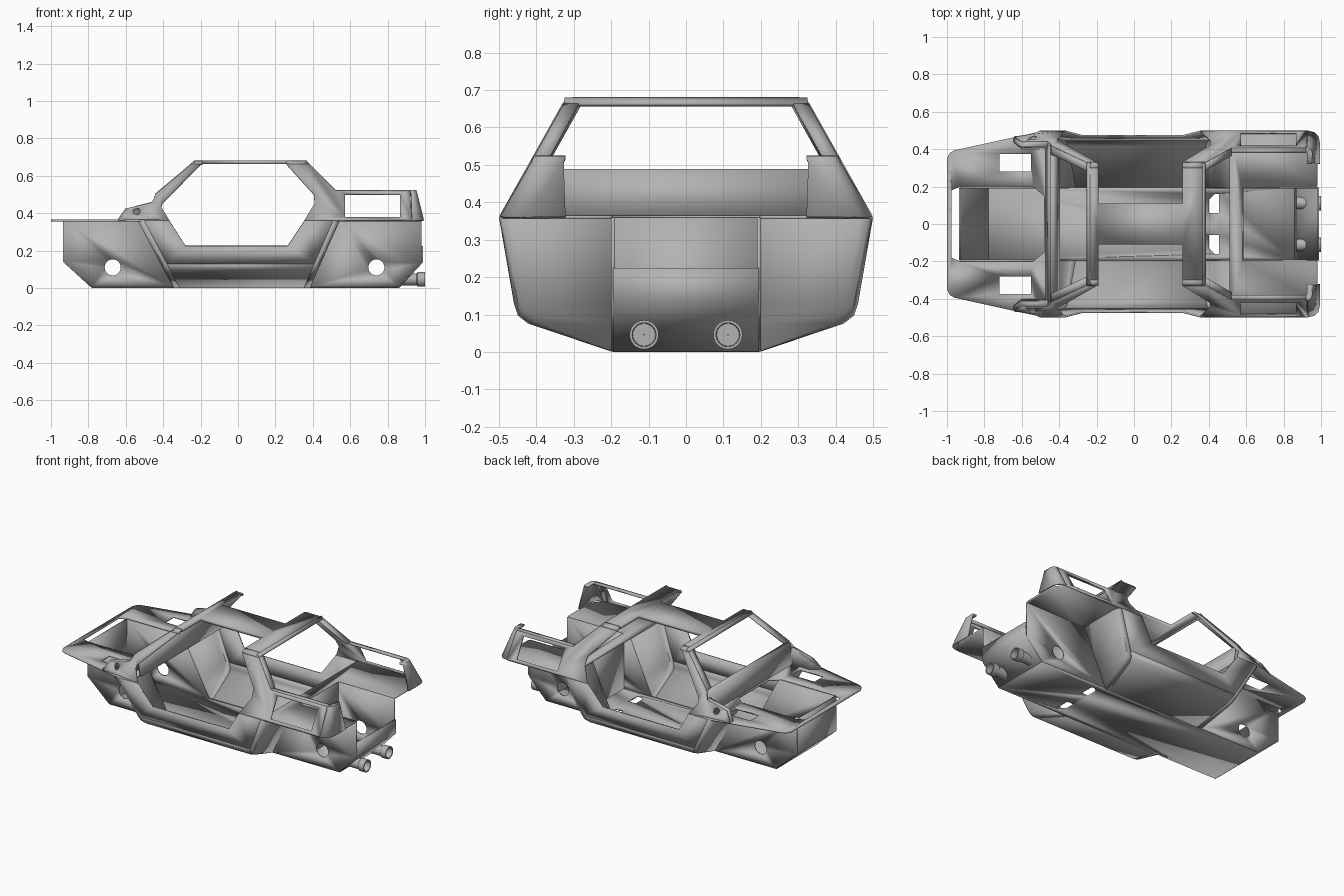
import bpy, bmesh, math
from mathutils import Vector

cube = bpy.data.objects.get("Cube")
if cube:
    bpy.data.objects.remove(cube)

GREY = (0.45, 0.45, 0.45, 1)
mat = bpy.data.materials.new("primer grey")
mat.use_nodes = True
mat.diffuse_color = GREY
mat.node_tree.nodes["Principled BSDF"].inputs["Base Color"].default_value = GREY

FLOOR, BELT, BOX = 0.005, 0.36, 0.195   # floor height, waistline, chassis half width


def finish(name, bm, mirror, thick):
    bmesh.ops.recalc_face_normals(bm, faces=bm.faces)
    me = bpy.data.meshes.new(name)
    bm.to_mesh(me)
    bm.free()
    me.materials.append(mat)
    ob = bpy.data.objects.new(name, me)
    bpy.context.scene.collection.objects.link(ob)
    if mirror:
        m = ob.modifiers.new("mirror", 'MIRROR')
        m.use_axis = (False, True, False)
        m.use_mirror_merge = False
    if thick:
        s = ob.modifiers.new("thickness", 'SOLIDIFY')
        s.thickness, s.offset = thick, 0
    bpy.ops.object.select_all(action='DESELECT')
    ob.select_set(True)
    bpy.context.view_layer.objects.active = ob
    bpy.ops.object.shade_smooth_by_angle(angle=math.radians(32))
    return ob


def sheet(name, loops, place, mirror=True, thick=0.01):
    """Flat panel: first loop is the outline, the others are holes."""
    bm = bmesh.new()
    for loop in loops:
        vs = [bm.verts.new((u, v, 0)) for u, v in loop]
        for a, b in zip(vs, vs[1:] + vs[:1]):
            bm.edges.new((a, b))
    bmesh.ops.triangle_fill(bm, use_beauty=True, edges=bm.edges[:], normal=(0, 0, 1))
    for v in bm.verts:
        v.co = Vector(place(v.co.x, v.co.y))
    bmesh.ops.dissolve_limit(bm, angle_limit=0.01, verts=bm.verts[:], edges=bm.edges[:])
    return finish(name, bm, mirror, thick)


def grid(name, rows, mirror=True, thick=0.01):
    """Surface through rows of points."""
    bm = bmesh.new()
    vs = [[bm.verts.new(p) for p in row] for row in rows]
    for r, q in zip(vs, vs[1:]):
        for i in range(len(r) - 1):
            bm.faces.new((r[i], r[i + 1], q[i + 1], q[i]))
    return finish(name, bm, mirror, thick)


def across(name, path, half, thick=0.01):
    """Strip following an x-z path, spanning the width."""
    return grid(name, [[(x, -half, z), (x, half, z)] for x, z in path], False, thick)


def circle(x, z, r, n=24):
    return [(x + r * math.cos(i * math.tau / n), z + r * math.sin(i * math.tau / n)) for i in range(n)]


def rect(x0, x1, y0, y1):
    return [(x0, y0), (x1, y0), (x1, y1), (x0, y1)]


def front_x(z):
    return -0.34 - 0.53 * z


def rear_x(z):
    return 0.38 + 0.44 * z


def side_y(x, z):
    return 0.495 - 0.56 * (z - BELT) - 0.22 * max(0, -0.5 - x)


# Narrow chassis box with axle holes
def on_box(x, z):
    return (x, BOX, z)


sheet("front_chassis_side", [[(-.93, BELT), (-.93, .14), (-.78, FLOOR), (front_x(0), FLOOR), (front_x(BELT), BELT)],
                             circle(-.67, .11, .043)], on_box)
sheet("rear_chassis_side", [[(rear_x(BELT), BELT), (rear_x(0), FLOOR), (.86, FLOOR), (.98, .13), (.98, BELT)],
                            circle(.74, .11, .043)], on_box)
hole = [(.4, .06), (.455, .06), (.455, .16), (.43, .16), (.4, .13)]
sheet("floor", [rect(-.78, .86, -BOX, BOX), hole, [(x, -y) for x, y in hole]],
      lambda x, y: (x, y, FLOOR), False)
across("nose_wall", [(-.93, BELT), (-.93, .14), (-.78, FLOOR)], BOX)
across("tail_wall", [(.86, FLOOR), (.985, .14), (.985, .225)], BOX)
across("rear_bulkhead", [(.58, FLOOR), (.58, BELT)], BOX)

# Wide cabin hull
prof = [(.495, BELT), (.455, .13), (.445, .1), (.42, .08), (BOX, FLOOR)]
R = .03
grid("hull_underside", [[(front_x(z) + R, y, z) for y, z in prof[1:]],
                        [(rear_x(z) - R, y, z) for y, z in prof[1:]]])
for name, fx, d in (("front_arch_wall", front_x, R), ("rear_arch_wall", rear_x, -R)):
    grid(name, [[(fx(z) + d, y, z) for y, z in prof],
                [(fx(z) + d * .3, max(BOX, y - R * .3), z) for y, z in prof],
                [(fx(z), max(BOX, y - R), z) for y, z in prof],
                [(fx(z), BOX, z) for y, z in prof]])
sheet("door_sill", [[(front_x(BELT) + R, BELT), (-.367, BELT), (-.28, .225), (.265, .225), (.355, BELT),
                     (rear_x(BELT) - R, BELT), (rear_x(.13) - R, .13), (front_x(.13) + R, .13)]],
      lambda x, z: (x, .455 + (z - .13) * .174, z))


# Hood and rear deck at the waistline
def on_belt(x, y):
    return (x, y, BELT)


edge = [(-.42, .495), (-.5, .495), (-.64, .465), (-.96, .394), (-.985, .38), (-1, .35)]
opening = [(-.975, .18), (-.93, .2), (-.54, .2), (-.48, .15)]
sheet("hood", [edge + [(x, -y) for x, y in reversed(edge)],
               opening + [(x, -y) for x, y in reversed(opening)],
               rect(-.72, -.55, .28, .375), rect(-.72, -.55, -.375, -.28)], on_belt, False)
deck = [(.98, BOX + .01), (.98, .42), (.93, .49), (.51, .49)]
sheet("rear_deck", [[(.58, BOX), (.97, BOX)] + deck + [(x, -y) for x, y in reversed(deck)]
                    + [(.97, -BOX), (.58, -BOX)]], on_belt, False)
across("cowl", [(-.47, BELT), (-.445, .485), (-.425, .485), (-.4, .365)], .42)


# Upper sides and pillars
def on_side(x, z):
    return (x, side_y(x, z), z)


sheet("front_pillar_side", [[(-.64, BELT), (-.6, .42), (-.46, .455), (-.44, .5), (-.25, .66), (-.2, .66),
                             (-.405, .45), (-.41, .43), (-.367, BELT)], circle(-.54, .408, .018, 16)], on_side)
sheet("rear_quarter_side", [[(.355, BELT), (.41, .45), (.405, .5), (.26, .66), (.38, .66), (.52, .52),
                             (.92, .52), (.93, BELT)], rect(.573, .865, .378, .5)], on_side)


def flange(name, pts, w):
    grid(name, [[on_side(x, z), (x, side_y(x, z) - w, z)] for x, z in pts])


flange("windshield_pillar", [(-.44, .5), (-.25, .66)], .045)
flange("rear_window_pillar", [(.38, .66), (.52, .52)], .04)
flange("fender_top", [(.52, .52), (.92, .52)], .026)
grid("hinge_lug", [[on_side(x, z), (x, side_y(x, z) - .025, z), (x, side_y(x, z) - .035, BELT)]
                   for x, z in ((-.64, .362), (-.6, .42), (-.46, .455))])

# Rear fender corner caps
low = [(.93, .495), (.963, .487), (.983, .465), (.99, .43), (.99, .322)]
top = [(.92, .405), (.935, .402), (.945, .394), (.95, .38), (.95, .322)]
lip = [(.92, .38), (.921, .38), (.922, .379), (.924, .378), (.924, .322)]
grid("rear_corner_cap", [[(x, y, BELT) for x, y in low],
                         [(x, y, .505) for x, y in [(a + .004, b + .005) for a, b in top]],
                         [(x, y, .52) for x, y in top],
                         [(x, y, .52) for x, y in lip]])

# Open roof: two cross bars joined by a spine
half = [(-.235, .3), (-.19, .3), (-.19, .11), (.26, .11), (.26, .3), (.365, .3)]
sheet("roof", [half + [(x, -y) for x, y in reversed(half)]], lambda x, y: (x, y, .672), False, .02)
for name, x0, x1, i in (("front_roof_corner", -.25, -.19, .015), ("rear_roof_corner", .26, .38, -.015)):
    a, b = (x0 + max(i, 0), x1 + min(i, 0))
    grid(name, [[(x0, .327, .66), (x1, .327, .66)],
                [(a, .318, .672), (b, .318, .672)],
                [(a, .298, .677), (b, .298, .677)]])
across("windshield_header", [(-.25, .66), (-.232, .677)], .325)
across("rear_window_header", [(.38, .66), (.364, .677)], .325)

# Exhaust pipes, turned about the x axis
pipe = [(.87, .032), (.955, .032), (.96, .039), (1, .039), (1, .032), (.96, .03), (.96, 0.001)]
grid("exhaust_pipe", [[(x, .112 + r * math.cos(t), .046 + r * math.sin(t))
                       for t in [i * math.tau / 24 for i in range(25)]] for x, r in pipe], True, 0)
